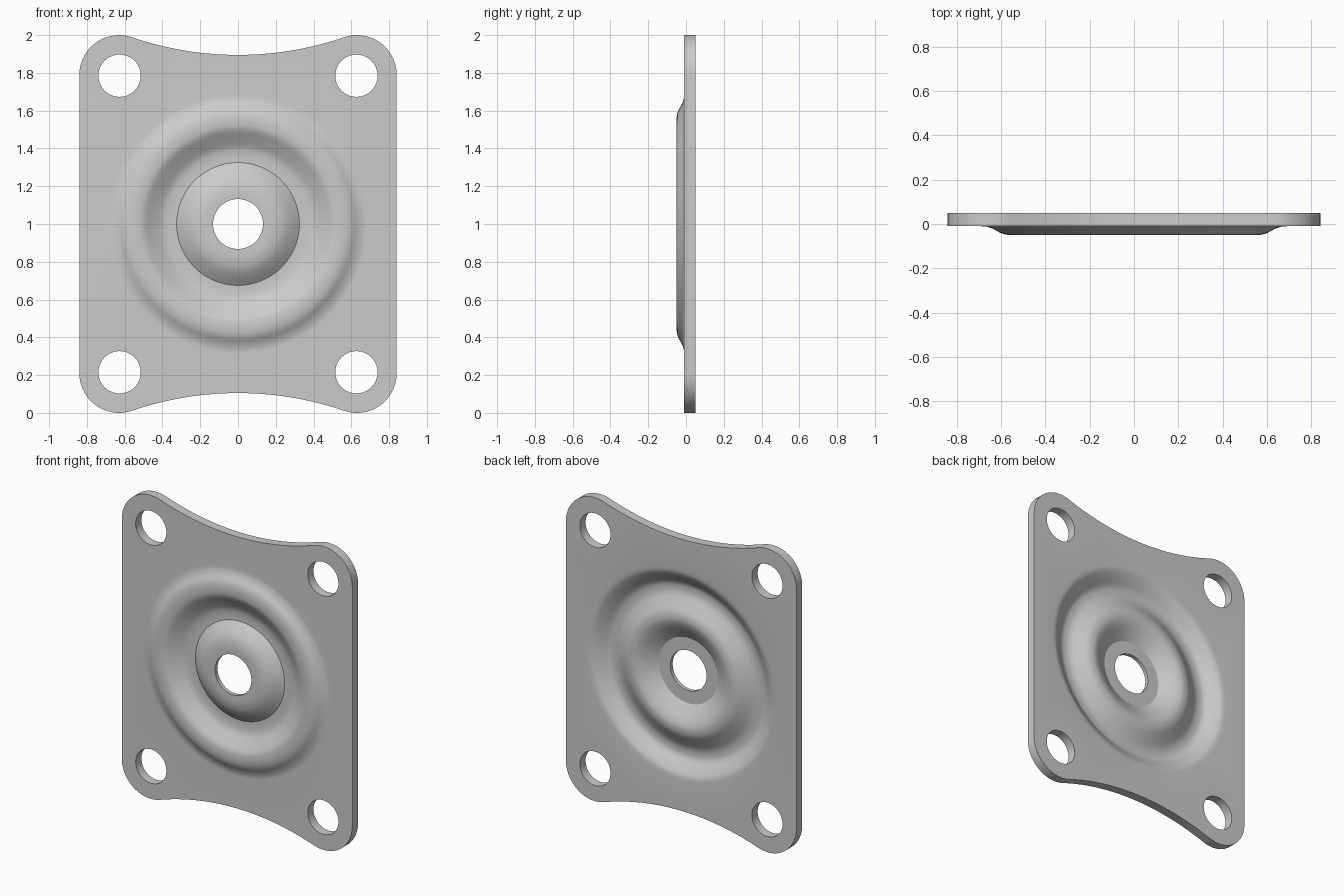
import bpy, bmesh
from math import pi, sin, cos, atan2
from mathutils import Vector

if "Cube" in bpy.data.objects:
    bpy.data.objects.remove(bpy.data.objects["Cube"])

FRONT, BACK, SEG, RIM = -0.01, 0.05, 96, 0.69


def arc(cx, cz, r, a0, a1, n):
    return [(cx + r * cos(a0 + (a1 - a0) * i / n), cz + r * sin(a0 + (a1 - a0) * i / n))
            for i in range(n + 1)]


def circle(cx, cz, r, n):
    return arc(cx, cz, r, 0, 2 * pi, n)[:-1]


def smooth_profile(pts, steps=4):
    # Catmull-Rom curve through (radius, y) points
    p = [Vector(q) for q in [pts[0]] + pts + [pts[-1]]]
    out = []
    for i in range(1, len(p) - 2):
        a, b, c, d = p[i - 1:i + 3]
        for k in range(steps):
            t = k / steps
            out.append(0.5 * (2 * b + (c - a) * t + (2 * a - 5 * b + 4 * c - d) * t * t
                              + (3 * b - a - 3 * c + d) * t ** 3))
    return out + [p[-1]]


# Outline: rounded corners joined by concave top and bottom arcs
cx, cz, cr, mid = 0.63, 0.79, 0.21, 0.895
R = (cx ** 2 + (mid - cz) ** 2 - cr ** 2) / (2 * (cr - (mid - cz)))
a = atan2(mid + R - cz, -cx)
half = arc(cx, cz, cr, 0, a, 14)
half += arc(0, mid + R, R, a - pi, -a, 28)[1:-1]
half += arc(-cx, cz, cr, pi - a, pi, 14)
outline = [(x, z + 1) for x, z in half] + [(-x, 1 - z) for x, z in half]

bm = bmesh.new()
loops = [outline] + [circle(sx * 0.627, 1 + sz * 0.785, 0.112, 40)
                     for sx in (-1, 1) for sz in (-1, 1)]
loops.append(circle(0, 1, RIM, SEG))

# Flat plate faces with side and bolt-hole walls
fills = {FRONT: [], BACK: []}
for index, pts in enumerate(loops):
    rings = []
    for y in (FRONT, BACK):
        ring = [bm.verts.new((x, y, z)) for x, z in pts]
        fills[y] += [bm.edges.new((ring[i - 1], ring[i])) for i in range(len(ring))]
        rings.append(ring)
    if index < 5:
        f, b = rings
        for i in range(len(f)):
            bm.faces.new((f[i - 1], f[i], b[i], b[i - 1]))
for y, edges in fills.items():
    bmesh.ops.triangle_fill(bm, use_beauty=True, edges=edges,
                            normal=(0, -1 if y == FRONT else 1, 0))

# Pressed dish: front surface, centre hole wall, back surface
front_ring = smooth_profile([(RIM, FRONT), (0.665, -0.012), (0.635, -0.022), (0.6, -0.041),
                             (0.57, -0.049), (0.535, -0.05), (0.5, -0.043), (0.45, -0.013),
                             (0.405, 0.012), (0.365, 0.02), (0.325, 0.021)])
front_boss = smooth_profile([(0.325, 0.021), (0.28, -0.013), (0.24, -0.036),
                             (0.2, -0.047), (0.17, -0.05), (0.132, -0.05)])
back_boss = [Vector((0.132, -0.025)), Vector((0.17, -0.025))]
back_ring = smooth_profile([(0.215, -0.025), (0.25, -0.002), (0.3, 0.028), (0.34, 0.044),
                            (0.37, 0.046), (0.405, 0.038), (0.45, 0.013), (0.5, -0.013),
                            (0.54, -0.019), (0.575, -0.012), (0.62, 0.02), (0.66, 0.044),
                            (RIM, BACK)])
profile = front_ring + front_boss[1:] + back_boss + back_ring
rings = [[bm.verts.new((x, y, z)) for x, z in circle(0, 1, r, SEG)] for r, y in profile]
for p, q in zip(rings, rings[1:]):
    for i in range(SEG):
        bm.faces.new((p[i - 1], p[i], q[i], q[i - 1]))

bmesh.ops.remove_doubles(bm, verts=bm.verts, dist=1e-4)
bmesh.ops.recalc_face_normals(bm, faces=bm.faces)
mesh = bpy.data.meshes.new("mounting_plate")
bm.to_mesh(mesh)
bm.free()
plate = bpy.data.objects.new("mounting_plate", mesh)
bpy.context.collection.objects.link(plate)
bpy.context.view_layer.objects.active = plate
plate.select_set(True)
bpy.ops.object.shade_smooth_by_angle(angle=0.38)
